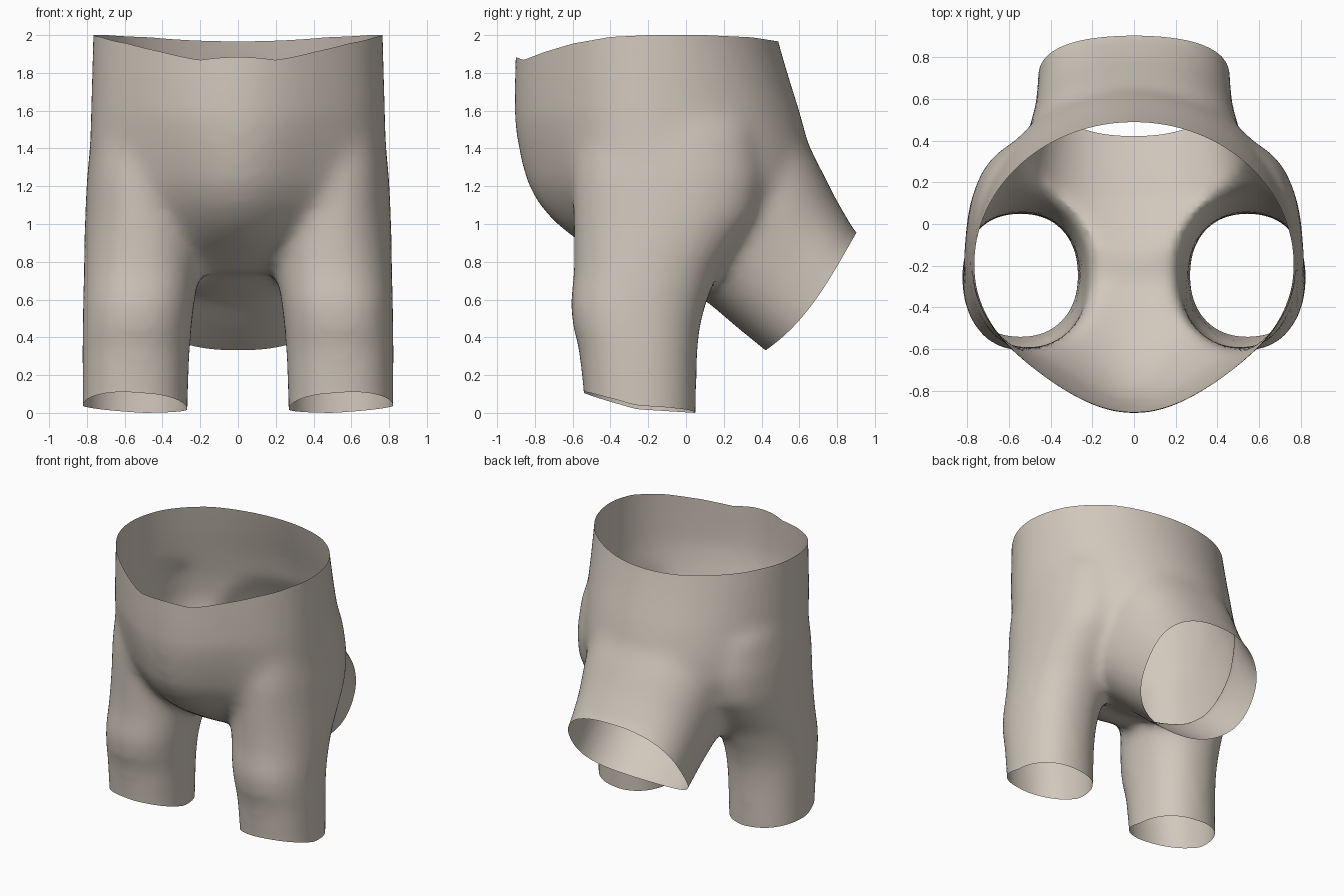
import bpy, bmesh, math
from mathutils import Vector

if "Cube" in bpy.data.objects:
    bpy.data.objects.remove(bpy.data.objects["Cube"])

N = 64
GROW = 0.004  # offsets the slight shrink of the smoothing


def loft(bm, rings):
    """Closed tube through rings of points."""
    rings = [[bm.verts.new(p) for p in ring] for ring in rings]
    for a, b in zip(rings, rings[1:]):
        for i in range(N):
            j = (i + 1) % N
            bm.faces.new((a[i], a[j], b[j], b[i]))
    bm.faces.new(rings[0][::-1])
    bm.faces.new(rings[-1])


def oval(c, u, v, p):
    """Superellipse ring around c with half axes u and v."""
    ring = []
    for i in range(N):
        a = 2 * math.pi * i / N
        ca, sa = math.cos(a), math.sin(a)
        cu = math.copysign(abs(ca) ** (2 / p), ca)
        sv = math.copysign(abs(sa) ** (2 / p), sa)
        ring.append(Vector(c) + Vector(u) * cu + Vector(v) * sv)
    return ring


def flat(z, x0, x1, y0, y1):
    """Horizontal leg ring from its extents."""
    return oval(((x0 + x1) / 2, (y0 + y1) / 2, z), ((x1 - x0) / 2 + GROW, 0, 0),
                (0, (y1 - y0) / 2 + GROW, 0), 2.2)


def tilted(under, top, hw):
    """Ring across the tail sleeve from its lower and upper (y, z) points."""
    lo, hi = Vector((0, *under)), Vector((0, *top))
    return oval((lo + hi) / 2, (hw, 0, 0), (hi - lo) / 2, 2.4)


def belly(z, hw, front, bump, width, back):
    """Torso ring: oval with an extra swelling at the middle of the front."""
    cy, ring = -0.2, []
    for i in range(N):
        a = 2 * math.pi * i / N
        x, s = hw * math.cos(a), math.sin(a)
        if s >= 0:
            y = cy + (back - cy) * s
        else:
            swell = 0.5 + 0.5 * math.cos(math.pi * min(1, abs(x) / width))
            y = cy + (cy - front - bump) * s - bump * swell
        ring.append(Vector((x, y, z)))
    return ring


def interp(t, pts):
    if t <= pts[0][0]:
        return pts[0][1]
    for (a, fa), (b, fb) in zip(pts, pts[1:]):
        if t <= b:
            return fa + (fb - fa) * (t - a) / (b - a)
    return pts[-1][1]


def clamp(t):
    return max(0.0, min(1.0, t))


bm = bmesh.new()

# torso with rounded belly
loft(bm, [belly(*t) for t in [
    (0.74, 0.30, -0.28, 0.02, 0.30, 0.10), (0.82, 0.50, -0.42, 0.04, 0.35, 0.22),
    (0.91, 0.66, -0.57, 0.07, 0.38, 0.36), (1.0, 0.75, -0.69, 0.11, 0.42, 0.49),
    (1.1, 0.785, -0.78, 0.13, 0.47, 0.60), (1.22, 0.79, -0.845, 0.13, 0.52, 0.67),
    (1.4, 0.785, -0.89, 0.12, 0.58, 0.655), (1.6, 0.78, -0.91, 0.10, 0.62, 0.605),
    (1.8, 0.774, -0.91, 0.095, 0.62, 0.545), (2.0, 0.769, -0.905, 0.09, 0.62, 0.49),
    (2.3, 0.76, -0.90, 0.09, 0.62, 0.42)]])

# legs with a small knee bulge, flaring back into the hips
LEG = [(-0.3, 0.27, 0.82, -0.53, 0.045), (0.0, 0.27, 0.82, -0.54, 0.05),
       (0.3, 0.26, 0.822, -0.565, 0.055), (0.45, 0.25, 0.82, -0.595, 0.07),
       (0.57, 0.235, 0.818, -0.613, 0.10), (0.75, 0.21, 0.813, -0.59, 0.17),
       (0.9, 0.20, 0.81, -0.59, 0.27), (1.05, 0.20, 0.806, -0.595, 0.37),
       (1.25, 0.21, 0.797, -0.60, 0.40), (1.5, 0.23, 0.77, -0.57, 0.36),
       (1.7, 0.28, 0.70, -0.48, 0.20)]
for s in (1, -1):
    loft(bm, [flat(z, min(s * a, s * b), max(s * a, s * b), y0, y1)
              for z, a, b, y0, y1 in LEG])

# tail sleeve, running from past its opening up into the torso
loft(bm, [tilted(*t) for t in [
    ((0.62, 0.18), (1.09, 0.78), 0.46), ((0.42, 0.33), (0.90, 0.95), 0.46),
    ((0.26, 0.46), (0.79, 1.14), 0.475), ((0.11, 0.59), (0.69, 1.34), 0.51),
    ((-0.1, 0.71), (0.57, 1.56), 0.53), ((-0.35, 0.84), (0.40, 1.70), 0.42)]])

bmesh.ops.recalc_face_normals(bm, faces=bm.faces)
source = bpy.data.meshes.new("trousers_source")
bm.to_mesh(source)
bm.free()
trousers = bpy.data.objects.new("trousers", source)
bpy.context.collection.objects.link(trousers)

# fuse the parts into one skin with soft joins
remesh = trousers.modifiers.new("fuse", 'REMESH')
remesh.mode = 'VOXEL'
remesh.voxel_size = 0.028
smooth = trousers.modifiers.new("soften", 'SMOOTH')
smooth.factor = 0.5
smooth.iterations = 32
bpy.context.view_layer.update()
mesh = bpy.data.meshes.new_from_object(
    trousers.evaluated_get(bpy.context.evaluated_depsgraph_get()))
trousers.modifiers.clear()
trousers.data = mesh
mesh.name = "trousers"

# cut open the waist, leg ends and tail end
bm = bmesh.new()
bm.from_mesh(mesh)
axis = Vector((0, 0.62, -0.48)).normalized()
along = Vector((0, 0.48, 0.62)).normalized()
tail_mid = Vector((0, 0.66, 0.64))
for co, no in [((0, 0, 2), (0, 0, 1)), ((0, 0, 0), (0, 0, -1)), (tail_mid, axis)]:
    bmesh.ops.bisect_plane(bm, geom=bm.verts[:] + bm.edges[:] + bm.faces[:],
                           plane_co=co, plane_no=no, clear_outer=True)

# shape the hems: dipped waist front, raised leg fronts, bowed tail rim
WAIST = [(-0.91, 0.113), (-0.86, 0.132), (-0.75, 0.09), (-0.6, 0.045), (-0.4, 0.01),
         (-0.2, 0.0), (0.1, 0.0), (0.35, 0.012), (0.5, 0.035)]
for v in bm.verts:
    x, y, z = v.co
    rel = v.co - tail_mid
    near_tail = clamp(1 + rel.dot(axis) / 0.3) if y > 0.15 and z < 1.3 else 0
    r = rel.dot(along) / 0.39
    v.co += axis * (0.045 * max(0.0, 1 - r * r) * (1 - 0.4 * r) * near_tail)
    v.co.z -= interp(y, WAIST) * clamp((z - 1.4) / 0.6)
    if y < 0.2:
        lift = 0.08 * clamp((-0.25 - y) / 0.29) ** 1.3 + 0.025 * clamp((0.05 - y) / 0.4)
        lift += 0.02 * clamp((abs(x) - 0.5) / 0.3)
        v.co.z += lift * clamp(1 - z / 0.45)

# single cloth colour, smooth shading
for f in bm.faces:
    f.smooth = True
    f.material_index = 0
bm.to_mesh(mesh)
bm.free()
cloth = bpy.data.materials.new("warm_grey_cloth")
cloth.diffuse_color = (0.64, 0.58, 0.505, 1)
cloth.use_nodes = True
cloth.node_tree.nodes["Principled BSDF"].inputs["Base Color"].default_value = cloth.diffuse_color
mesh.materials.clear()
mesh.materials.append(cloth)
